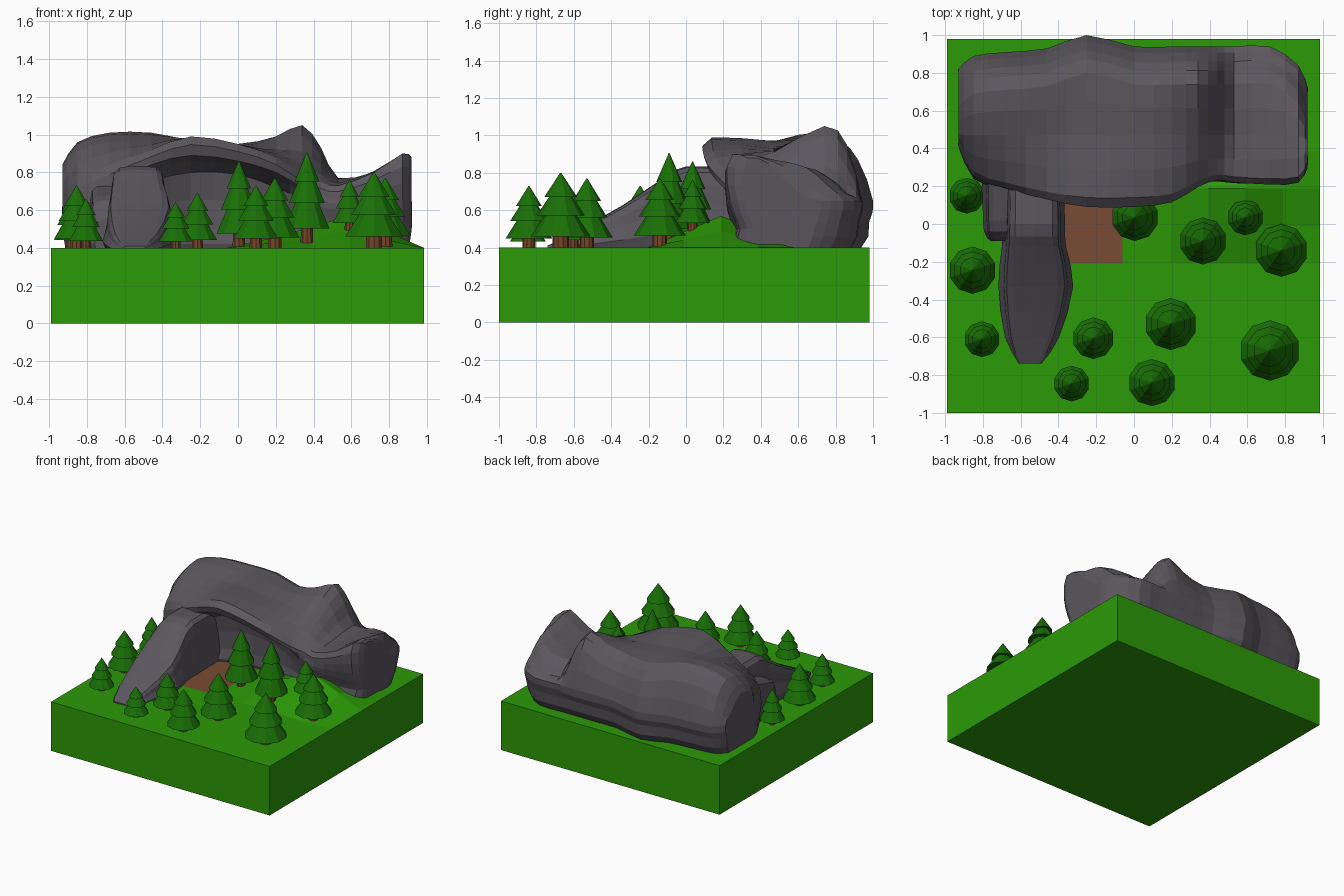
import bpy, bmesh, math
from mathutils import Vector

if "Cube" in bpy.data.objects:
    bpy.data.objects.remove(bpy.data.objects["Cube"])


def material(name, rgb):
    m = bpy.data.materials.new(name)
    m.diffuse_color = (*rgb, 1)
    m.use_nodes = True
    m.node_tree.nodes["Principled BSDF"].inputs["Base Color"].default_value = m.diffuse_color
    return m


GRASS = material("grass", (0.025, 0.32, 0.002))
LEAF = material("pine_green", (0.01, 0.16, 0.002))
ROCK = material("rock", (0.105, 0.095, 0.112))
DIRT = material("dirt", (0.19, 0.07, 0.035))
WOOD = material("wood", (0.17, 0.06, 0.02))


def finish(bm, name, *mats):
    bmesh.ops.recalc_face_normals(bm, faces=bm.faces)
    me = bpy.data.meshes.new(name)
    bm.to_mesh(me)
    bm.free()
    for m in mats:
        me.materials.append(m)
    ob = bpy.data.objects.new(name, me)
    bpy.context.collection.objects.link(ob)
    return ob


def blend(a, b, c, d):
    # midpoint of b and c on a smooth curve
    return [(9 * (q + r) - p - s) / 16 for p, q, r, s in zip(a, b, c, d)]


def loft(name, rings, mat):
    # faceted rock skin through a row of cross-sections, refined once each way
    rings = [[Vector(p) for p in r] for r in rings]
    n = len(rings)
    rows = []
    for i, r in enumerate(rings):
        rows.append(r)
        if i < n - 1:
            rows.append(blend(rings[max(i - 1, 0)], r, rings[i + 1], rings[min(i + 2, n - 1)]))
    bm = bmesh.new()
    loops = []
    for r in rows:
        mids = blend(r[-1:] + r[:-1], r, r[1:] + r[:1], r[2:] + r[:2])
        loops.append([bm.verts.new(p) for pair in zip(r, mids) for p in pair])
    for a, b in zip(loops, loops[1:]):
        k = len(a)
        for j in range(k):
            bm.faces.new((a[j], a[(j + 1) % k], b[(j + 1) % k], b[j]))
    bm.faces.new(loops[0])
    bm.faces.new(loops[-1][::-1])
    return finish(bm, name, mat)


# ground block with a slope against the rock and a dirt cave floor
def ground_z(x, y):
    side = 0.17 * max(0, min(x / 0.6, (1 - x) / 0.4))
    run = (y + 0.2) / 0.4 if y < 0.2 else (0.6 - y) / 0.4
    return 0.4 + side * max(0, min(1, run))


bm = bmesh.new()
bmesh.ops.create_grid(bm, x_segments=10, y_segments=10, size=1)
for f in bm.faces:
    c = f.calc_center_median()
    if -0.4 < c.x < 0 and -0.2 < c.y < 0.4:
        f.material_index = 1
rim = [e for e in bm.edges if e.is_boundary]
ext = bmesh.ops.extrude_edge_only(bm, edges=rim)["geom"]
low = {v for v in ext if isinstance(v, bmesh.types.BMVert)}
bmesh.ops.contextual_create(bm, geom=[e for e in ext if isinstance(e, bmesh.types.BMEdge)])
for v in bm.verts:
    x, y = v.co.x, v.co.y
    v.co.z = 0 if v in low else ground_z(x, y)
    if abs(x) < 0.01 and -0.21 < y < 0.41:
        v.co.x = -0.06
    v.co.x = v.co.x * 0.988 - 0.002
    v.co.y = v.co.y * 0.99 - 0.01
for f in bm.faces:
    if f.calc_center_median().z < 0.39:
        f.material_index = 0
finish(bm, "ground_block", GRASS, DIRT)

# main cliff: x, wall y, wall top z, lip y, lip low z, lip high z, mid z, back z, back y
CLIFF = [
    (-0.93, 0.44, 0.55, 0.42, 0.60, 0.68, 0.79, 0.84, 0.82),
    (-0.85, 0.27, 0.58, 0.25, 0.66, 0.76, 0.91, 0.96, 0.89),
    (-0.68, 0.22, 0.64, 0.19, 0.74, 0.84, 0.96, 1.01, 0.91),
    (-0.46, 0.27, 0.75, 0.14, 0.84, 0.92, 0.97, 1.01, 0.93),
    (-0.25, 0.36, 0.80, 0.11, 0.89, 0.99, 0.97, 0.97, 1.00),
    (0.00, 0.36, 0.79, 0.11, 0.86, 0.95, 0.94, 0.95, 0.94),
    (0.20, 0.33, 0.72, 0.13, 0.80, 0.88, 0.92, 0.99, 0.94),
    (0.34, 0.28, 0.66, 0.20, 0.72, 0.79, 0.91, 1.05, 0.94),
    (0.44, 0.26, 0.62, 0.23, 0.68, 0.75, 0.83, 0.93, 0.94),
    (0.53, 0.25, 0.60, 0.22, 0.66, 0.73, 0.75, 0.77, 0.94),
    (0.72, 0.27, 0.58, 0.21, 0.70, 0.80, 0.80, 0.79, 0.94),
    (0.87, 0.29, 0.58, 0.22, 0.74, 0.90, 0.87, 0.83, 0.84),
    (0.92, 0.36, 0.58, 0.30, 0.72, 0.88, 0.85, 0.77, 0.72),
]
rings = []
for x, yw, zu, yl, zl, zt, zm, zb, yb in CLIFF:
    xb = x * 0.98  # foot tucks in a little
    rings.append([(xb, yw, 0.38), (x, yw, 0.5), (x, yw - 0.03, zu), (x, yl, zl), (x, yl + 0.03, zt),
                  (x, min(0.47, yb - 0.28), zm), (x, yb - 0.2, zb), (x, yb - 0.08, zb - 0.1),
                  (x, yb, 0.65), (x, yb - 0.02, 0.54), (xb, yb - 0.07, 0.39), (xb, 0.6, 0.38)])
loft("cliff", rings, ROCK)


# spurs running forward from the cliff: y, centre x, half width, top z
def spur(name, stations):
    rings = []
    for y, cx, w, top in stations:
        h = top - 0.38
        prof = [(-1, 0), (-1, 0.5), (-0.88, 0.92), (-0.4, 1), (0.4, 1), (0.88, 0.94), (1, 0.55), (1, 0)]
        rings.append([(cx + w * a, y, 0.38 + h * b) for a, b in prof])
    loft(name, rings, ROCK)


spur("front_spur", [(0.30, -0.53, 0.14, 0.82), (0.0, -0.53, 0.145, 0.83), (-0.12, -0.53, 0.15, 0.77),
                    (-0.33, -0.52, 0.175, 0.63), (-0.6, -0.54, 0.125, 0.48), (-0.74, -0.55, 0.06, 0.41)])
spur("side_spur", [(0.32, -0.65, 0.14, 0.76), (0.1, -0.66, 0.125, 0.70), (-0.04, -0.67, 0.11, 0.65),
                   (-0.09, -0.68, 0.07, 0.55)])


# pine trees: trunk plus three overlapping faceted cones
def cone(bm, x, y, z0, z1, r0, r1, sides, mat):
    ret = bmesh.ops.create_cone(bm, cap_ends=True, segments=sides, radius1=r0, radius2=r1, depth=z1 - z0)
    bmesh.ops.translate(bm, verts=ret["verts"], vec=(x, y, (z0 + z1) / 2))
    for f in {f for v in ret["verts"] for f in v.link_faces}:
        f.material_index = mat


TREES = [  # x, y, radius, top z
    (-0.885, 0.15, 0.095, 0.68), (-0.855, -0.245, 0.125, 0.73), (-0.805, -0.61, 0.095, 0.66),
    (-0.215, -0.605, 0.11, 0.69), (-0.33, -0.845, 0.095, 0.64), (0.095, -0.84, 0.125, 0.73),
    (0.195, -0.53, 0.138, 0.77), (0.72, -0.67, 0.16, 0.80), (0.78, -0.14, 0.14, 0.77),
    (0.59, 0.035, 0.095, 0.76), (0.365, -0.09, 0.125, 0.905), (0.005, 0.035, 0.125, 0.86),
]
for i, (x, y, r, top) in enumerate(TREES):
    base = ground_z(x + 0.04, y) - 0.005
    h = top - base
    bm = bmesh.new()
    cone(bm, x, y, base, base + 0.3 * h, 0.28 * r, 0.26 * r, 10, 1)
    for z0, z1, r0, r1 in [(0.16, 0.54, 1, 0.36), (0.44, 0.76, 0.8, 0.26), (0.68, 1, 0.55, 0.02)]:
        cone(bm, x, y, base + z0 * h, base + z1 * h, r0 * r, r1 * r, 10, 0)
    finish(bm, f"pine_tree_{i + 1}", LEAF, WOOD)
